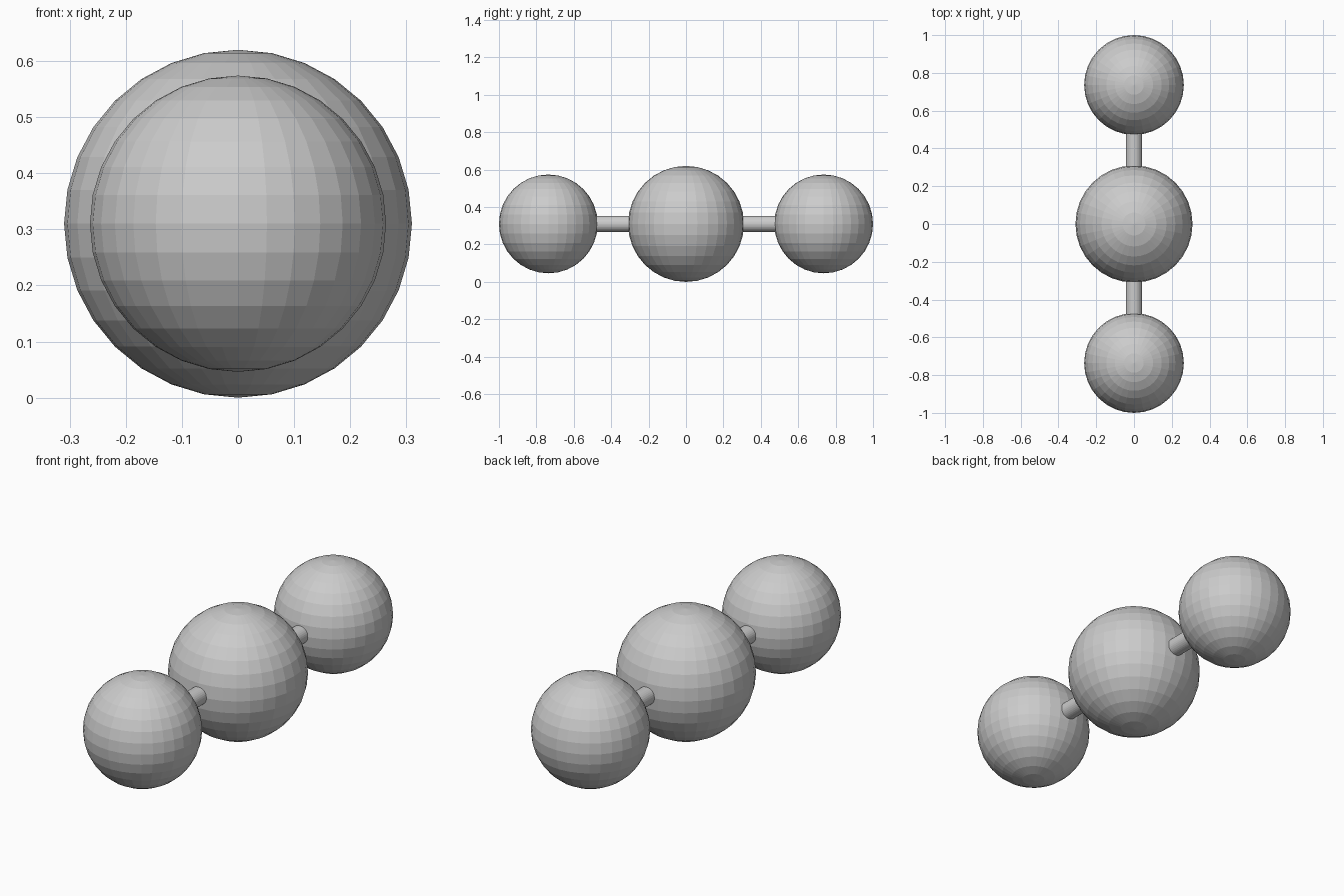
import bpy, math

if "Cube" in bpy.data.objects:
    bpy.data.objects.remove(bpy.data.objects["Cube"])

R_MID, R_END, R_ROD = 0.31, 0.264, 0.043
Z = R_MID
Y_END = 1.0 - R_END


def ball(name, radius, y):
    bpy.ops.mesh.primitive_uv_sphere_add(segments=32, ring_count=16,
                                         radius=radius, location=(0, y, Z))
    bpy.context.object.name = name


def rod(name, y0, y1):
    bpy.ops.mesh.primitive_cylinder_add(vertices=32, radius=R_ROD, depth=abs(y1 - y0),
                                        location=(0, (y0 + y1) / 2, Z),
                                        rotation=(math.pi / 2, 0, 0))
    bpy.context.object.name = name


# Large middle ball
ball("centre_ball", R_MID, 0)

# End balls and the rods joining them to the middle
for side, s in (("front", -1), ("back", 1)):
    ball(side + "_ball", R_END, s * Y_END)
    rod(side + "_rod", s * (R_MID - 0.02), s * (Y_END - R_END + 0.02))
